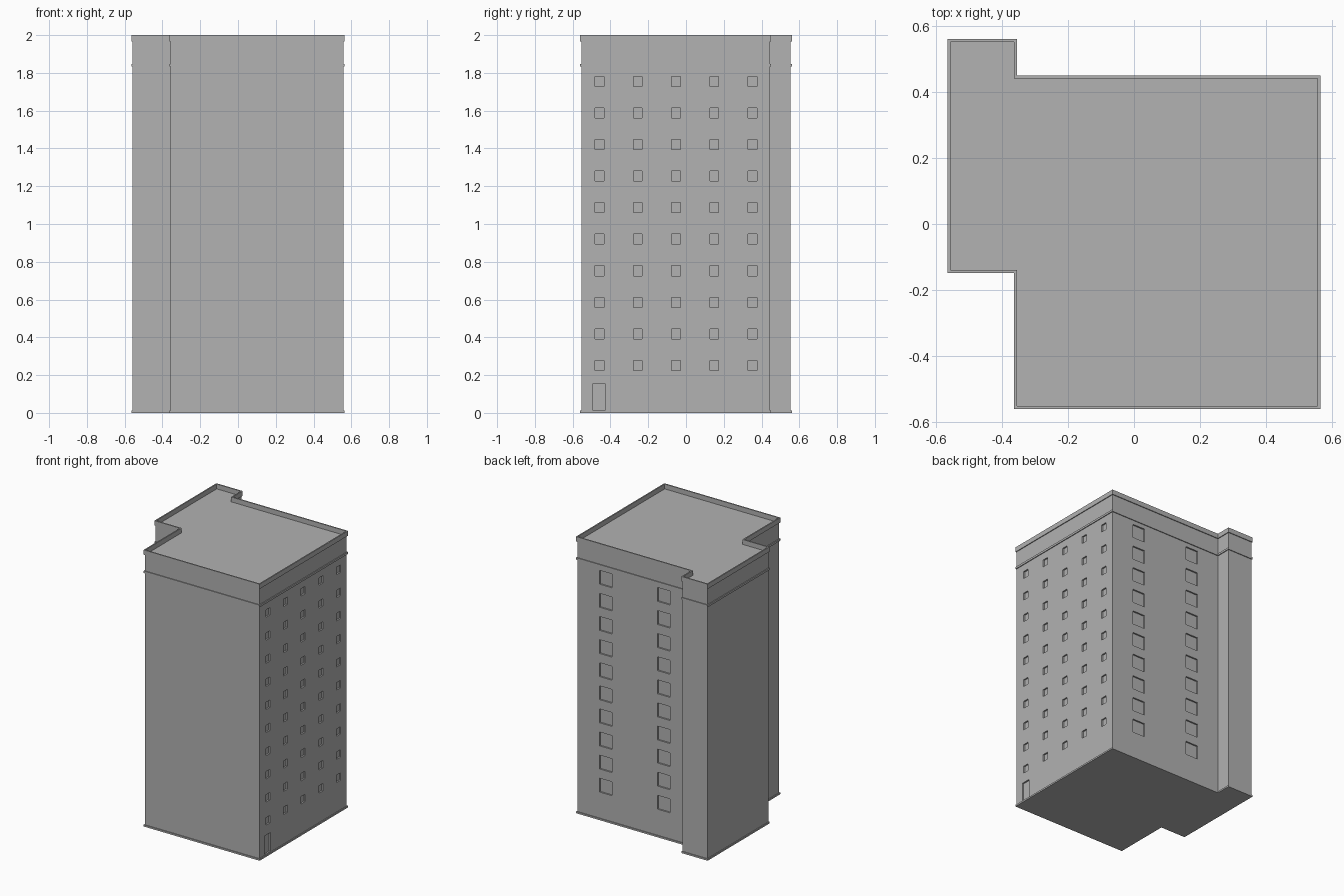
import bpy
import bmesh
from mathutils import Vector

cube = bpy.data.objects.get("Cube")
if cube:
    bpy.data.objects.remove(cube, do_unlink=True)

grey = bpy.data.materials.new("plain_grey")
grey.use_nodes = True
COLOUR = (0.445, 0.445, 0.445, 1)
grey.diffuse_color = COLOUR
grey.node_tree.nodes["Principled BSDF"].inputs["Base Color"].default_value = COLOUR

# Outer footprint, anticlockwise
FOOTPRINT = [(-0.565, -0.148), (-0.363, -0.148), (-0.363, -0.56), (0.565, -0.56),
             (0.565, 0.45), (-0.355, 0.45), (-0.355, 0.56), (-0.565, 0.56)]
TRIM = 0.006       # how far the trims stand out from the walls
PARAPET = 0.009    # parapet thickness
ROOF = 1.965
RECESS = 0.011


def inset(d):
    """Footprint moved inwards by d; every corner is a right angle."""
    pts = [Vector(p) for p in FOOTPRINT]
    out = []
    for i, p in enumerate(pts):
        a = (p - pts[i - 1]).normalized()
        b = (pts[(i + 1) % len(pts)] - p).normalized()
        out.append(p + d * (Vector((-a.y, a.x)) + Vector((-b.y, b.x))))
    return out


def add_object(name, bm):
    bmesh.ops.recalc_face_normals(bm, faces=bm.faces)
    mesh = bpy.data.meshes.new(name)
    bm.to_mesh(mesh)
    bm.free()
    mesh.materials.append(grey)
    obj = bpy.data.objects.new(name, mesh)
    bpy.context.collection.objects.link(obj)
    return obj


def loft(name, section, ring=False):
    """Sweep a section of (inset, height) points round the footprint."""
    bm = bmesh.new()
    loops = [[bm.verts.new((*p, z)) for p in inset(d)] for d, z in section]
    pairs = list(zip(loops, loops[1:]))
    if ring:
        pairs.append((loops[-1], loops[0]))
    else:
        bm.faces.new(loops[0])
        bm.faces.new(loops[-1])
    for low, high in pairs:
        for i in range(len(low)):
            bm.faces.new((low[i - 1], low[i], high[i], high[i - 1]))
    return add_object(name, bm)


def add_box(bm, low, high):
    low, high = Vector(low), Vector(high)
    verts = bmesh.ops.create_cube(bm, size=1)["verts"]
    bmesh.ops.scale(bm, vec=high - low, verts=verts)
    bmesh.ops.translate(bm, vec=(low + high) / 2, verts=verts)


# Plinth, walls with flat roof, and projecting trims
loft("plinth", [(0, 0), (0, 0.012)])
walls = loft("walls_and_roof", [(TRIM, 0.012), (TRIM, ROOF)])
loft("ledge", [(0, 1.833), (0, 1.848), (TRIM, 1.848), (TRIM, 1.833)], ring=True)
loft("parapet", [(0, ROOF), (0, 2), (PARAPET, 2), (PARAPET, ROOF)], ring=True)

# Recessed openings in the left and back walls
bm = bmesh.new()
side = 0.565 - TRIM
back = 0.45 - TRIM
for row in range(10):
    rise = row * 0.167
    for col in range(5):
        y = -0.458 + col * 0.2025
        add_box(bm, (side - RECESS, y - 0.023, 0.225 + rise),
                (side + 0.05, y + 0.023, 0.278 + rise))
    for x in (0.33, -0.133):
        add_box(bm, (x - 0.05, back - RECESS, 0.2 + rise),
                (x + 0.05, back + 0.05, 0.3 + rise))
# Doorway
add_box(bm, (side - RECESS, -0.495, 0.016), (side + 0.05, -0.426, 0.152))
cutter = add_object("opening_cutter", bm)
cutter.hide_render = True

# Cut the openings and drop the cutter
cut = walls.modifiers.new("openings", 'BOOLEAN')
cut.operation = 'DIFFERENCE'
cut.solver = 'EXACT'
cut.object = cutter
bpy.context.view_layer.objects.active = walls
bpy.ops.object.modifier_apply(modifier=cut.name)
bpy.data.objects.remove(cutter, do_unlink=True)
